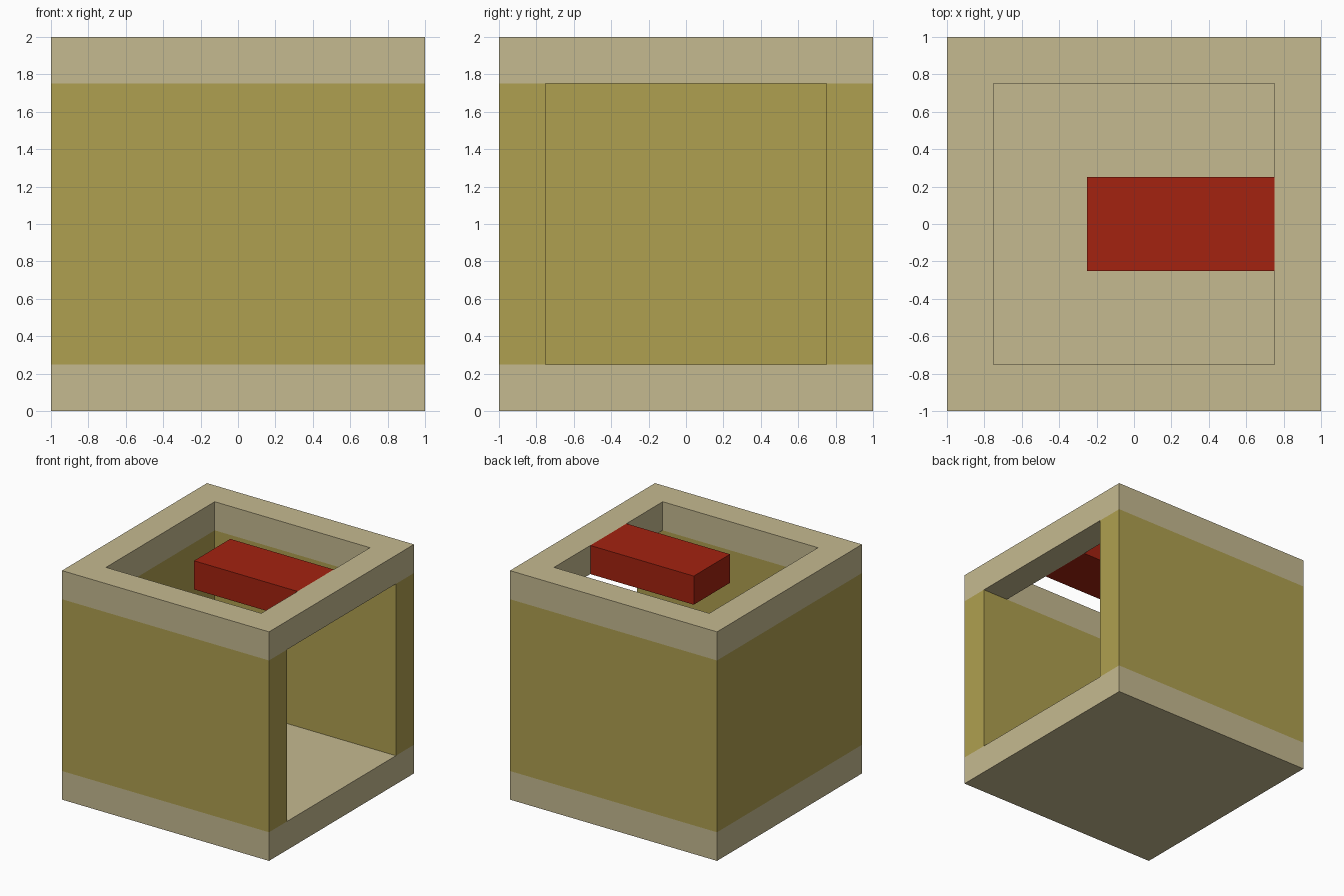
import bpy
import bmesh
from mathutils import Matrix, Vector

cube = bpy.data.objects.get("Cube")
if cube:
    bpy.data.objects.remove(cube, do_unlink=True)


def make_material(name, rgb):
    mat = bpy.data.materials.new(name)
    mat.use_nodes = True
    color = (*rgb, 1.0)
    mat.diffuse_color = color
    mat.node_tree.nodes["Principled BSDF"].inputs["Base Color"].default_value = color
    return mat


def finish(name, bm, materials):
    mesh = bpy.data.meshes.new(name)
    bm.to_mesh(mesh)
    bm.free()
    for mat in materials:
        mesh.materials.append(mat)
    obj = bpy.data.objects.new(name, mesh)
    bpy.context.collection.objects.link(obj)
    return obj


tan = make_material("pale tan", (0.56, 0.49, 0.28))
mustard = make_material("mustard", (0.43, 0.35, 0.08))
red = make_material("brick red", (0.37, 0.016, 0.005))

# Hollow box: outer boundaries and wall thickness along each axis
side = (-1, -0.75, 0.75, 1)
height = (0, 0.25, 1.75, 2)
axes = (side, side, height)


def is_solid(i, j, k):
    if not all(0 <= n <= 2 for n in (i, j, k)):
        return False
    if k == 0:
        return True                    # floor slab
    if k == 1 and i == 2 and j == 1:
        return False                   # side opening
    return (i, j) != (1, 1)            # open interior and top


# Only the exposed faces of the solid sections are made
bm = bmesh.new()
for i in range(3):
    for j in range(3):
        for k in range(3):
            if not is_solid(i, j, k):
                continue
            cell = (i, j, k)
            for axis in range(3):
                for step in (0, 1):
                    neighbour = list(cell)
                    neighbour[axis] += 2 * step - 1
                    if is_solid(*neighbour):
                        continue
                    u, v = (axis + 1) % 3, (axis + 2) % 3
                    corners = []
                    for du, dv in ((0, 0), (1, 0), (1, 1), (0, 1)):
                        p = Vector()
                        p[axis] = axes[axis][cell[axis] + step]
                        p[u] = axes[u][cell[u] + du]
                        p[v] = axes[v][cell[v] + dv]
                        corners.append(bm.verts.new(p))
                    if step == 0:
                        corners.reverse()
                    face = bm.faces.new(corners)
                    # Middle band is mustard, floor and rim are tan
                    face.material_index = 1 if k == 1 else 0
bmesh.ops.remove_doubles(bm, verts=bm.verts, dist=0.001)
finish("hollow_box", bm, (tan, mustard))

# Red block reaching inward from the rim above the opening
bm = bmesh.new()
bmesh.ops.create_cube(bm, size=1, matrix=Matrix.Diagonal((1, 0.5, 0.25, 1)))
block = finish("red_block", bm, (red,))
block.location = (0.25, 0, 1.875)
